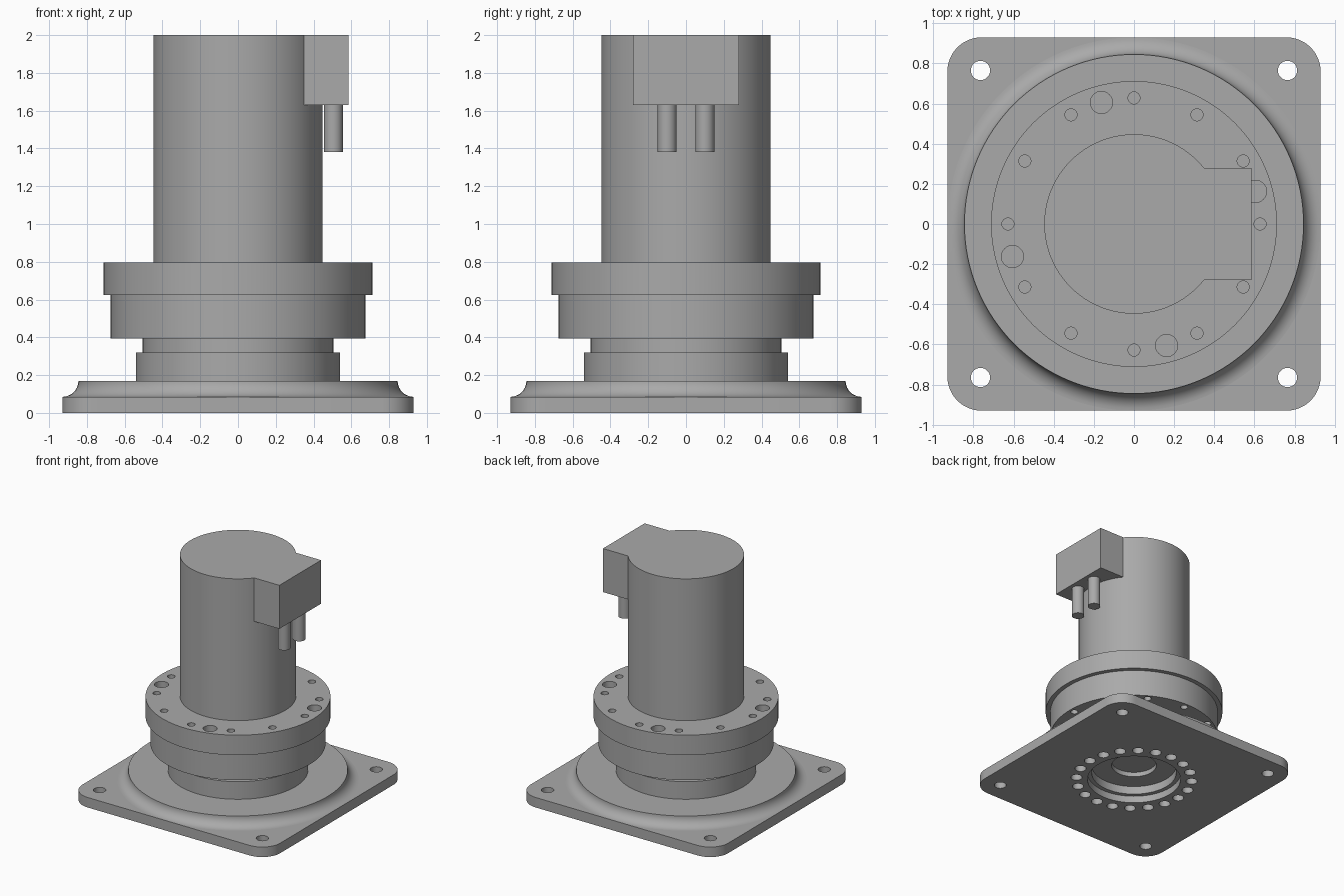
import bpy, bmesh
from math import sin, cos, pi, radians
from mathutils import Matrix

cube = bpy.data.objects.get("Cube")
if cube:
    bpy.data.objects.remove(cube)

grey = bpy.data.materials.new("machined grey")
grey.use_nodes = True
grey.diffuse_color = (0.4, 0.4, 0.4, 1)
grey.node_tree.nodes["Principled BSDF"].inputs["Base Color"].default_value = grey.diffuse_color


def make(name, bm):
    bmesh.ops.recalc_face_normals(bm, faces=bm.faces)
    mesh = bpy.data.meshes.new(name)
    bm.to_mesh(mesh)
    bm.free()
    mesh.materials.append(grey)
    ob = bpy.data.objects.new(name, mesh)
    bpy.context.collection.objects.link(ob)
    return ob


def add_lathe(bm, profile, x=0, y=0, sides=128):
    """Closed turned solid from (radius, height) points, bottom to top."""
    rings = [[bm.verts.new((x + r * cos(2 * pi * i / sides), y + r * sin(2 * pi * i / sides), z))
              for i in range(sides)] for r, z in profile]
    for a, b in zip(rings, rings[1:]):
        for i in range(sides):
            j = (i + 1) % sides
            bm.faces.new((a[i], a[j], b[j], b[i]))
    bm.faces.new(rings[0][::-1])
    bm.faces.new(rings[-1])


def lathe(name, profile, **kw):
    bm = bmesh.new()
    add_lathe(bm, profile, **kw)
    return make(name, bm)


def add_hole_circle(bm, count, ring, radius, low, high, start=0.0):
    for i in range(count):
        a = radians(start) + 2 * pi * i / count
        add_lathe(bm, [(radius, low), (radius, high)], ring * cos(a), ring * sin(a), 32)


def box(name, low, high):
    bm = bmesh.new()
    bmesh.ops.create_cube(bm, size=1)
    size = [h - l for l, h in zip(low, high)]
    mid = [(h + l) / 2 for l, h in zip(low, high)]
    bmesh.ops.transform(bm, matrix=Matrix.Translation(mid) @ Matrix.Diagonal((*size, 1)), verts=bm.verts)
    return make(name, bm)


def boolean(target, tool, operation="DIFFERENCE"):
    mod = target.modifiers.new("boolean", "BOOLEAN")
    mod.operation, mod.object, mod.solver = operation, tool, "EXACT"
    bpy.context.view_layer.objects.active = target
    bpy.ops.object.modifier_apply(modifier=mod.name)


# Square mounting plate with rounded corners
plate = box("base_plate", (-0.93, -0.93, 0), (0.93, 0.93, 0.085))
bm = bmesh.new()
bm.from_mesh(plate.data)
corners = [e for e in bm.edges if abs(e.verts[0].co.z - e.verts[1].co.z) > 0.01]
bmesh.ops.bevel(bm, geom=corners, offset=0.17, segments=12, profile=0.5, affect="EDGES")
bm.to_mesh(plate.data)
bm.free()

# Round flange with a concave fillet, then the stepped collar
fillet = [(0.93 - 0.085 * sin(a), 0.17 - 0.085 * cos(a)) for a in (pi / 2 * i / 10 for i in range(11))]
flange = lathe("base_flange", fillet + [(0.54, 0.17), (0.54, 0.32), (0.505, 0.32), (0.505, 0.395)])

# Gear housing with its wider top rim
housing = lathe("gear_housing", [(0.675, 0.395), (0.675, 0.625), (0.712, 0.625), (0.712, 0.795)])

# Motor with connector block
motor = lathe("motor", [(0.447, 0.795), (0.447, 2.0)])
block = box("connector_block", (0.1, -0.28, 1.63), (0.585, 0.28, 2.0))
boolean(motor, block, "UNION")
bpy.data.objects.remove(block)
plugs = [lathe(side + "_plug", [(0.05, 1.38), (0.05, 1.63)], x=0.505, y=y, sides=32)
         for side, y in (("front", -0.1), ("back", 0.1))]

# Underside: stepped central bore and ring of bolt holes
bm = bmesh.new()
add_lathe(bm, [(0.375, -0.1), (0.375, 0.06), (0.34, 0.06), (0.34, 0.13), (0.18, 0.13), (0.18, 0.17)])
add_hole_circle(bm, 20, 0.465, 0.045, -0.1, 0.15)
bore = make("bore_cutter", bm)
boolean(plate, bore)
boolean(flange, bore)

# Corner holes through the plate
bm = bmesh.new()
add_hole_circle(bm, 4, 1.082, 0.048, -0.1, 0.3, start=45)
corner_holes = make("corner_cutter", bm)
boolean(plate, corner_holes)

# Housing holes: twelve through holes and four larger blind ones
bm = bmesh.new()
add_hole_circle(bm, 12, 0.628, 0.03, 0.3, 0.9)
add_hole_circle(bm, 4, 0.627, 0.055, 0.68, 0.9, start=15)
rim_holes = make("rim_cutter", bm)
boolean(housing, rim_holes)

for cutter in (bore, corner_holes, rim_holes):
    bpy.data.objects.remove(cutter)

# Smooth round walls, sharp machined edges
for ob in [plate, flange, housing, motor] + plugs:
    bpy.ops.object.select_all(action="DESELECT")
    ob.select_set(True)
    bpy.context.view_layer.objects.active = ob
    bpy.ops.object.shade_smooth_by_angle(angle=radians(30))
